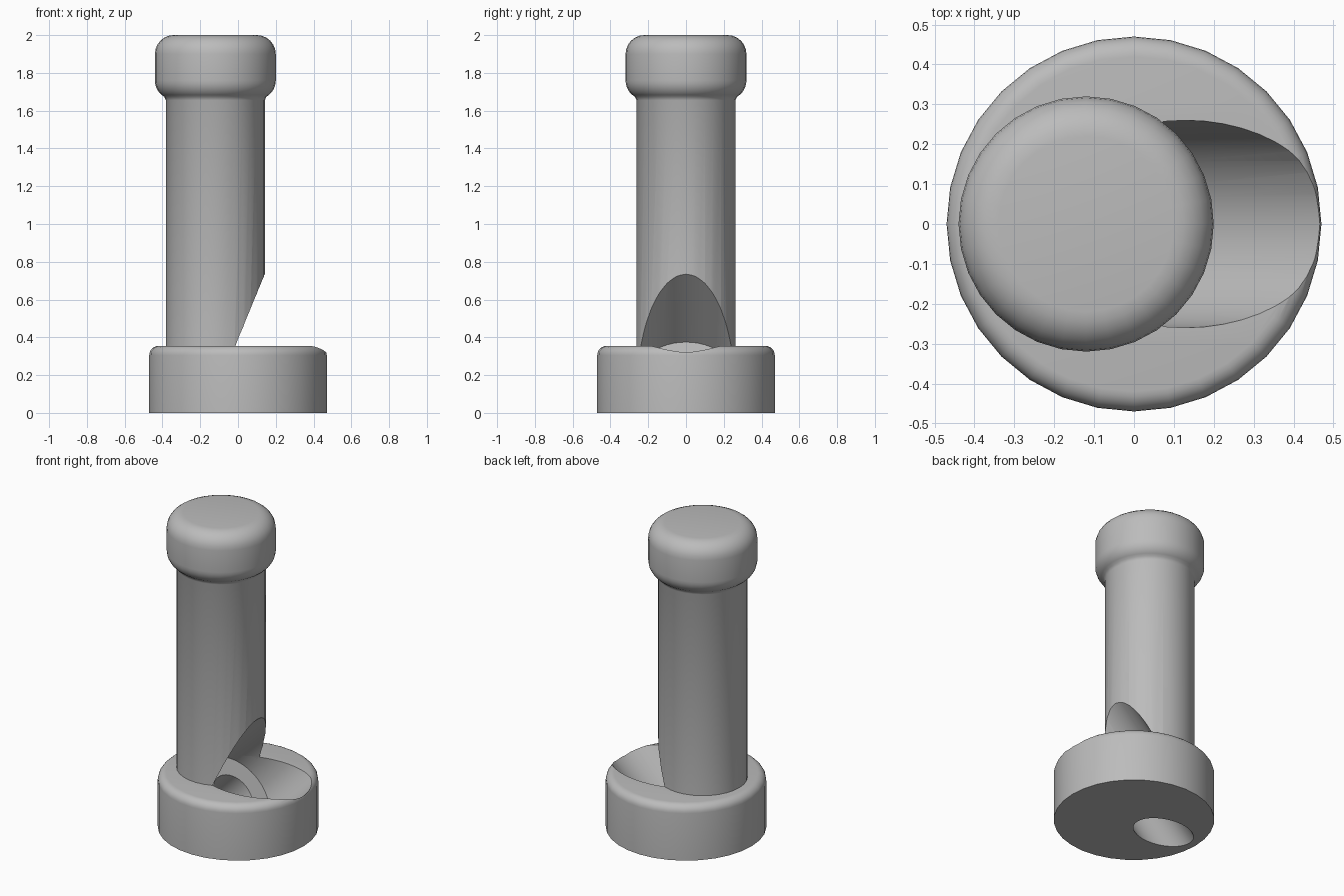
import bpy, bmesh, math
from mathutils import Matrix

old = bpy.data.objects.get("Cube")
if old:
    bpy.data.objects.remove(old, do_unlink=True)

grey = bpy.data.materials.new("plain_grey")
grey.use_nodes = True
colour = (0.5, 0.5, 0.5, 1)
grey.diffuse_color = colour
grey.node_tree.nodes["Principled BSDF"].inputs["Base Color"].default_value = colour


def arc(r, z, radius, start, end, steps=6):
    """Quarter-round points for a lathe profile, angles in degrees."""
    angles = [math.radians(start + (end - start) * i / steps) for i in range(steps + 1)]
    return [(r + radius * math.cos(a), z + radius * math.sin(a)) for a in angles]


def lathe(name, profile, segments):
    """Closed solid of revolution about z, from (radius, height) points."""
    bm = bmesh.new()
    rings = []
    for r, z in profile:
        rings.append([bm.verts.new((r * math.cos(i * math.tau / segments),
                                    r * math.sin(i * math.tau / segments), z))
                      for i in range(segments)])
    for low, high in zip(rings, rings[1:]):
        for i in range(segments):
            j = (i + 1) % segments
            bm.faces.new((low[i], low[j], high[j], high[i]))
    bm.faces.new(rings[0][::-1])
    bm.faces.new(rings[-1])
    bmesh.ops.recalc_face_normals(bm, faces=bm.faces)
    mesh = bpy.data.meshes.new(name)
    bm.to_mesh(mesh)
    bm.free()
    mesh.materials.append(grey)
    obj = bpy.data.objects.new(name, mesh)
    bpy.context.collection.objects.link(obj)
    return obj


# Round foot with a softened top edge
base = lathe("base", [(0.47, 0)] + arc(0.42, 0.305, 0.05, 0, 90), 32)

# Post with a rounded, flared knob, standing off-centre
knob = arc(0.22, 1.76, 0.1, -60, 0) + arc(0.22, 1.9, 0.1, 0, 90)
post = lathe("post_and_knob", [(0.262, 0.335), (0.262, 1.655)] + knob, 32)
post.data.transform(Matrix.Translation((-0.12, 0, 0)))

# Slanted stepped screw bore: narrow hole below, wide access above
bore = lathe("bore_cutter", [(0.14, -0.4), (0.14, 0.27), (0.26, 0.27), (0.26, 1.5)], 48)
bore.data.transform(Matrix.Translation((-0.225, 0, 0)) @ Matrix.Rotation(math.radians(45), 4, 'Y'))
bore.hide_render = True

for part in (base, post):
    cut = part.modifiers.new("slanted_bore", 'BOOLEAN')
    cut.operation = 'DIFFERENCE'
    cut.solver = 'EXACT'
    cut.object = bore
    bpy.ops.object.select_all(action='DESELECT')
    part.select_set(True)
    bpy.context.view_layer.objects.active = part
    bpy.ops.object.modifier_apply(modifier=cut.name)
    bpy.ops.object.shade_smooth_by_angle(angle=math.radians(32))

bpy.data.objects.remove(bore, do_unlink=True)
